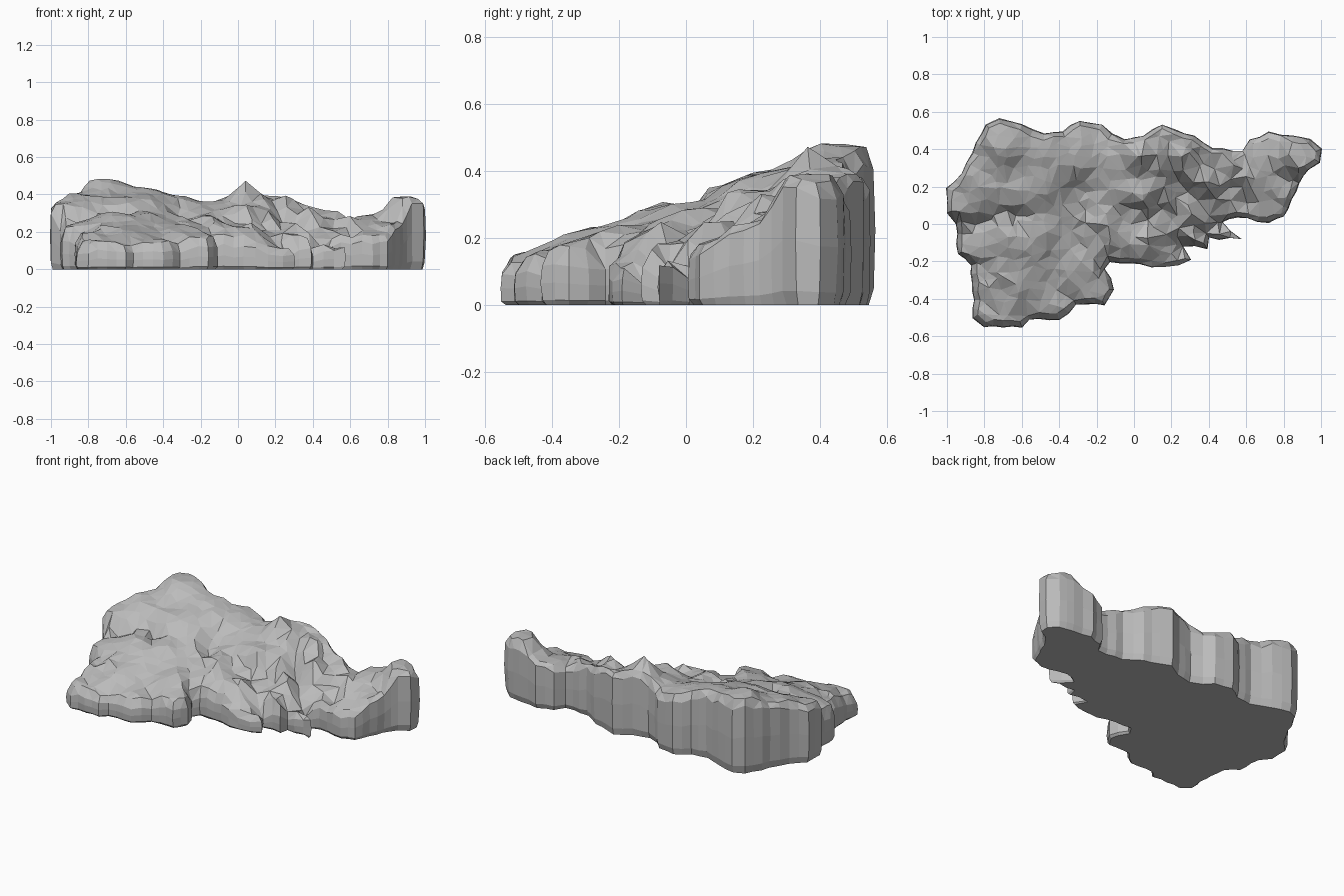
import bpy
import bmesh
import math
import random
from mathutils import Vector, noise
from mathutils.geometry import delaunay_2d_cdt, intersect_point_line

random.seed(7)
cube = bpy.data.objects.get("Cube")
if cube:
    bpy.data.objects.remove(cube, do_unlink=True)

# Footprint of the rock, counter-clockwise from the west tip
OUTLINE = [
    (-1, .19), (-1, .06), (-.95, 0), (-.94, -.16), (-.87, -.22), (-.86, -.36), (-.86, -.5),
    (-.8, -.55), (-.6, -.55), (-.56, -.51), (-.4, -.51), (-.31, -.43), (-.16, -.43),
    (-.11, -.35), (-.16, -.24), (-.13, -.2), (.03, -.21), (.16, -.23), (.24, -.22),
    (.3, -.19), (.26, -.12), (.39, -.13), (.4, -.07), (.57, -.08), (.47, .01), (.55, .04),
    (.72, .01), (.8, .04), (.84, .13), (.88, .22), (.93, .29), (.99, .33), (1, .4),
    (.94, .45), (.85, .47), (.72, .49), (.62, .45), (.58, .39), (.42, .4), (.32, .47),
    (.22, .5), (.15, .53), (.05, .47), (-.05, .45), (-.12, .48), (-.17, .53), (-.29, .55),
    (-.38, .49), (-.48, .48), (-.6, .53), (-.72, .56), (-.79, .53), (-.86, .38), (-.92, .27)]

# Heights of the main humps and slopes
SUMMITS = [
    (-.97, .12, .36), (-.85, .3, .41), (-.7, .45, .48), (-.5, .42, .44), (-.3, .45, .39),
    (-.15, .45, .35), (-.6, .2, .39), (-.6, 0, .3), (-.9, -.1, .26), (-.7, -.3, .23),
    (-.8, -.5, .15), (-.45, -.45, .16), (-.3, -.2, .23), (-.2, -.38, .19), (-.2, .1, .29),
    (.06, .4, .42), (.05, .2, .34), (.05, 0, .23), (.2, -.18, .15), (.3, .1, .24),
    (.25, .4, .38), (.4, .3, .32), (.55, .3, .29), (.55, .1, .19), (.47, -.03, .17),
    (.7, .4, .29), (.75, .05, .19), (.8, .22, .24), (.88, .36, .41), (.97, .38, .37)]

# Gullies: start, end, depth
GULLIES = [
    ((-.95, -.02), (-.6, .06), .04), ((-.85, -.2), (-.58, -.52), .04),
    ((-.15, -.22), (-.3, .2), .05), ((-.31, -.43), (-.45, -.2), .03),
    ((.4, -.07), (.1, .1), .05), ((.47, .02), (.2, .25), .05),
    ((.26, -.12), (.0, .05), .05), ((.58, .39), (.6, .05), .02)]


def line_distance(p, a, b):
    """Distance from p to the segment a-b."""
    a, b = Vector(a), Vector(b)
    t = intersect_point_line(p, a, b)[1]
    return (p - a.lerp(b, min(max(t, 0), 1))).length


def ramp(value):
    return min(max(value, 0), 1)


def height(p):
    """Blend the summits, carve the gullies and add slanted crags."""
    total = weight_sum = 0
    for x, y, z in SUMMITS:
        w = 1 / ((p.x - x) ** 2 + (p.y - y) ** 2 + .004) ** 2
        total += w * z
        weight_sum += w
    z = total / weight_sum
    for a, b, depth in GULLIES:
        z -= depth * math.exp(-(line_distance(p, a, b) / .035) ** 2)
    craggy = ramp(p.x * 3 + .7) * ramp((.75 - p.x) * 5)
    along, across = p.x - p.y, p.x + p.y
    crag = noise.noise(Vector((along * 3, across * 9, 0)))
    z += crag * (.02 + .03 * craggy)
    spike = math.exp(-((p.x - .06) ** 2 + (p.y - .36) ** 2) / .002)
    return max(z + .06 * spike, .06)


def dense_outline(step):
    """Split the footprint into short, slightly uneven segments."""
    points = []
    for i, start in enumerate(OUTLINE):
        a, b = Vector(start), Vector(OUTLINE[(i + 1) % len(OUTLINE)])
        count = max(1, round((b - a).length / step))
        side = Vector((b.y - a.y, a.x - b.x)).normalized()
        for k in range(count):
            wobble = random.uniform(-.008, .01) if k else 0
            points.append(a.lerp(b, k / count) + side * wobble)
    return points


def inside(p, ring):
    hit = False
    for a, b in zip(ring, ring[1:] + ring[:1]):
        if (a.y > p.y) != (b.y > p.y):
            if p.x < a.x + (b.x - a.x) * (p.y - a.y) / (b.y - a.y):
                hit = not hit
    return hit


def edge_distance(p, ring):
    return min(line_distance(p, a, b) for a, b in zip(ring, ring[1:] + ring[:1]))


# Crown points: a shoulder just inside the rim, then a jittered grid
rim = dense_outline(.055)
count = len(rim)
outward = []
for i in range(count):
    chord = rim[(i + 1) % count] - rim[i - 1]
    outward.append(Vector((chord.y, -chord.x)).normalized())
crown = []
for p, n in zip(rim, outward):
    q = p - n * random.uniform(.02, .035)
    if inside(q, rim) and edge_distance(q, rim) > .015:
        crown.append(q)
spacing = .06
for row in range(-10, 11):
    for column in range(-18, 19):
        q = Vector((column + row % 2 / 2, row)) * spacing
        q += Vector((random.uniform(-1, 1), random.uniform(-1, 1))) * spacing * .4
        if inside(q, rim) and edge_distance(q, rim) > .045:
            crown.append(q)

loop = list(range(count))
edges = list(zip(loop, loop[1:] + loop[:1]))
flat, _, faces, *_ = delaunay_2d_cdt(rim + crown, edges, [loop], 1, 1e-5)

# Low southern edges round off more than the steep northern cliff
bm = bmesh.new()
top = []
for i, p in enumerate(flat):
    z = height(p)
    southern = ramp((.15 - p.y) * 4)
    if i < count:
        z *= .9 - .3 * southern + random.uniform(-.04, .04)
    else:
        z *= 1 - .25 * southern * math.exp(-edge_distance(p, rim) / .03)
    top.append(bm.verts.new((p.x, p.y, z)))
for face in faces:
    bm.faces.new([top[i] for i in face])

# Fluted walls: rings from the rim down to the tucked-in base
upper = top[:count]
for share, tuck in ((.55, -.003), (.12, .0), (0, .012)):
    ring = []
    for i in range(count):
        p = rim[i] - outward[i] * (tuck + random.uniform(-.003, .003))
        ring.append(bm.verts.new((p.x, p.y, top[i].co.z * share)))
    for i in range(count):
        j = (i + 1) % count
        bm.faces.new((upper[i], ring[i], ring[j], upper[j]))
    upper = ring
bm.faces.new(upper[::-1])
bmesh.ops.recalc_face_normals(bm, faces=bm.faces)

mesh = bpy.data.meshes.new("rock_ledge")
bm.to_mesh(mesh)
bm.free()
rock = bpy.data.objects.new("rock_ledge", mesh)
bpy.context.collection.objects.link(rock)

# Plain grey stone
stone = bpy.data.materials.new("grey_stone")
stone.use_nodes = True
grey = (.5, .5, .5, 1)
stone.diffuse_color = grey
stone.node_tree.nodes["Principled BSDF"].inputs["Base Color"].default_value = grey
mesh.materials.append(stone)
